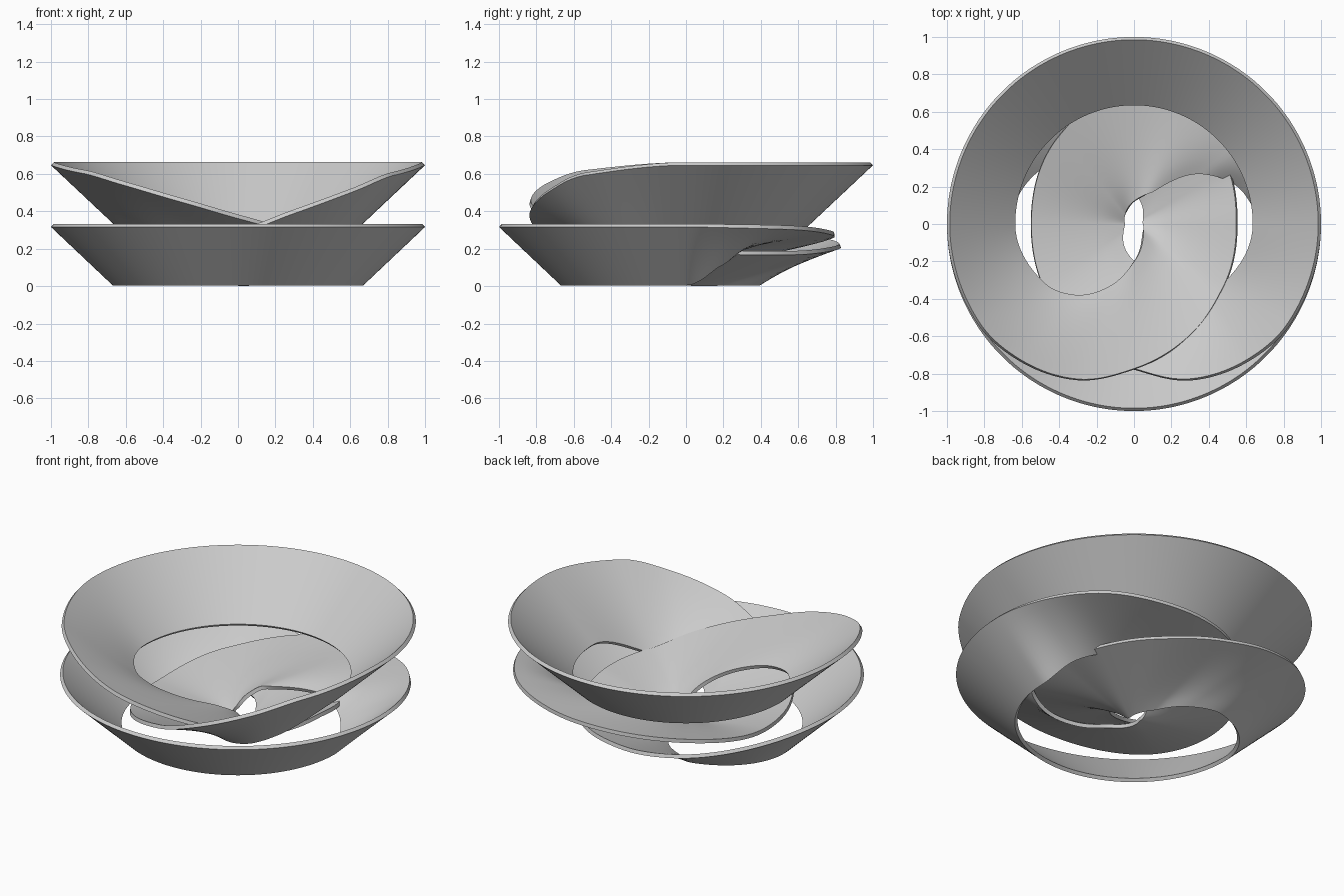
import bpy, bmesh, math

if "Cube" in bpy.data.objects:
    bpy.data.objects.remove(bpy.data.objects["Cube"])

# One endless ribbon that winds three times round the z axis.
# Keys: angle (deg), outer edge radius, outer edge z, inner edge radius, inner edge z
KEYS = [
    (0, .992, .654, .642, .325), (180, .992, .654, .642, .325),  # upper back half
    (213, .985, .612, .58, .32), (230, .95, .55, .50, .30),      # first inward loop
    (250, .885, .46, .35, .25), (270, .775, .372, .20, .19),
    (300, .655, .275, .09, .11), (325, .585, .215, .06, .06), (360, .55, .205, .05, .025),
    (390, .585, .178, .06, .012), (420, .66, .178, .10, .012), (450, .775, .198, .18, .012),
    (470, .875, .22, .35, .012), (490, .94, .25, .50, .012),
    (540, .992, .324, .662, .012), (720, .992, .324, .662, .012),  # lower front half
    (737, .985, .32, .61, .115), (757, .96, .312, .45, .19),     # second inward loop
    (782, .87, .287, .19, .195), (810, .765, .26, .12, .15),
    (850, .62, .19, .07, .08), (900, .55, .125, .05, .05),
    (935, .59, .145, .07, .05), (990, .775, .29, .20, .07),
    (1010, .885, .40, .35, .09), (1030, .95, .513, .50, .13),
    (1047, .985, .60, .58, .20), (1080, .992, .654, .642, .325),
]


def slope(i, c):
    """Monotone tangent at key i, so flat stretches stay flat."""
    if i in (0, len(KEYS) - 1):
        return 0.0
    a, b, d = KEYS[i - 1], KEYS[i], KEYS[i + 1]
    h0, h1 = b[0] - a[0], d[0] - b[0]
    s0, s1 = (b[c] - a[c]) / h0, (d[c] - b[c]) / h1
    return 0.0 if s0 * s1 <= 0 else (h0 + h1) / (h0 / s0 + h1 / s1)


def sample(angle, c):
    i = max(k for k in range(len(KEYS) - 1) if KEYS[k][0] <= angle)
    a, b = KEYS[i], KEYS[i + 1]
    h = b[0] - a[0]
    t = (angle - a[0]) / h
    return ((2*t**3 - 3*t*t + 1) * a[c] + (t**3 - 2*t*t + t) * h * slope(i, c)
            + (3*t*t - 2*t**3) * b[c] + (t**3 - t*t) * h * slope(i + 1, c))


# Ribbon surface: straight cross-section swept along the keys
STEPS, ACROSS = 540, 8
bm = bmesh.new()
rings = []
for s in range(STEPS):
    ang = 1080 * s / STEPS
    ro, zo, ri, zi = (sample(ang, c) for c in (1, 2, 3, 4))
    ca, sa = math.cos(math.radians(ang)), math.sin(math.radians(ang))
    ring = []
    for k in range(ACROSS + 1):
        f = k / ACROSS
        r, z = ri + (ro - ri) * f, zi + (zo - zi) * f
        ring.append(bm.verts.new((r * ca, r * sa, z)))
    rings.append(ring)
for s in range(STEPS):
    p, q = rings[s], rings[(s + 1) % STEPS]
    for k in range(ACROSS):
        bm.faces.new((p[k], p[k + 1], q[k + 1], q[k]))
bmesh.ops.recalc_face_normals(bm, faces=bm.faces)

mesh = bpy.data.meshes.new("ribbon")
bm.to_mesh(mesh)
bm.free()
ribbon = bpy.data.objects.new("ribbon", mesh)
bpy.context.collection.objects.link(ribbon)

# Sheet thickness
solid = ribbon.modifiers.new("thickness", 'SOLIDIFY')
solid.thickness = 0.022
solid.offset = 0

bpy.context.view_layer.objects.active = ribbon
ribbon.select_set(True)
bpy.ops.object.modifier_apply(modifier=solid.name)
bpy.ops.object.shade_smooth_by_angle(angle=math.radians(40))
